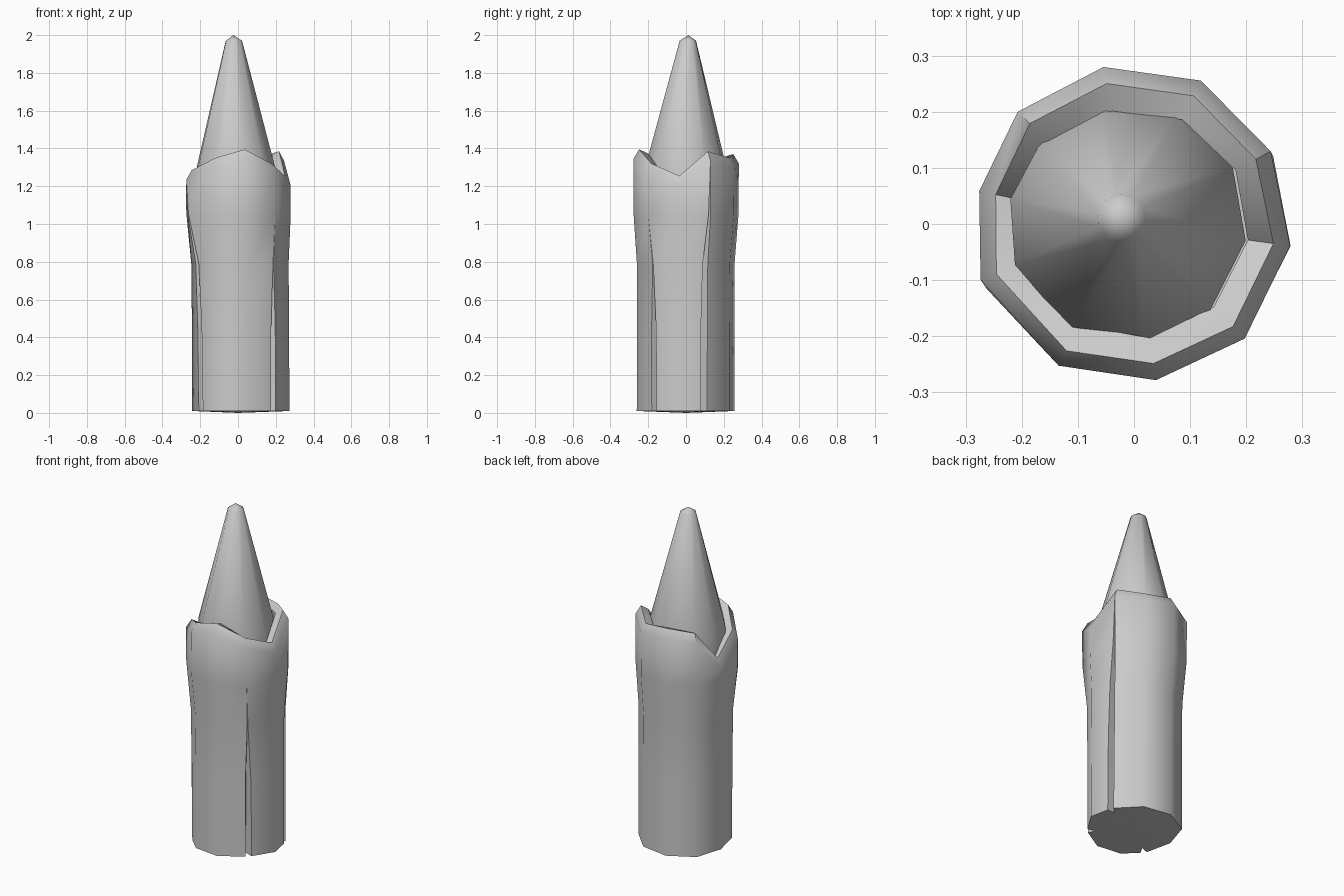
import bpy, bmesh
from math import cos, sin, radians

if "Cube" in bpy.data.objects:
    bpy.data.objects.remove(bpy.data.objects["Cube"])

# Bark columns: bottom angle, bottom radius, top angle, top radius, rim height
COLS = [
    (-8, .275, -8, .283, 1.255), (21, .262, 28, .278, 1.385),
    (62, .260, 65, .284, 1.35), (100, .260, 101, .287, 1.37),
    (138, .260, 136, .290, 1.35), (176, .243, 168, .284, 1.17),
    (218, .250, 200, .293, 1.285), (246, .266, 242, .288, 1.35),
    (279, .264, 278, .283, 1.395), (318, .252, 314, .286, 1.32)]
# Columns that carry a bark split, with strength per wall level
CRACKS = {1: (1, 1, .8, .3), 6: (1, 1, .8, .3), 9: (1, .9, .12, 0)}
LEVELS = [(.01, 0, 1), (.45, .1, .99), (.79, .3, .975), (1.05, .85, 1)]
CONE_C = (-.012, 0)


def polar(a, r, z, c=(0, 0)):
    return (c[0] + r * cos(radians(a)), c[1] + r * sin(radians(a)), z)


def loft(bm, rings):
    vs = [[bm.verts.new(p) for p in ring] for ring in rings]
    n = len(vs[0])
    for lo, hi in zip(vs, vs[1:]):
        for i in range(n):
            j = (i + 1) % n
            bm.faces.new((lo[i], lo[j], hi[j], hi[i]))
    return vs


def fan(bm, ring, tip):
    c = bm.verts.new(tip)
    for i in range(len(ring)):
        bm.faces.new((ring[i], ring[(i + 1) % len(ring)], c))


def finish(name, bm, angle):
    bmesh.ops.remove_doubles(bm, verts=bm.verts, dist=.0005)
    bmesh.ops.recalc_face_normals(bm, faces=bm.faces)
    me = bpy.data.meshes.new(name)
    bm.to_mesh(me)
    bm.free()
    ob = bpy.data.objects.new(name, me)
    bpy.context.collection.objects.link(ob)
    bpy.ops.object.select_all(action='DESELECT')
    ob.select_set(True)
    bpy.context.view_layer.objects.active = ob
    bpy.ops.object.shade_smooth_by_angle(angle=radians(angle))


def bark_ring(level):
    pts = []
    for k, (a0, r0, a1, r1, top) in enumerate(COLS):
        s = 0
        if level < 4:
            z, t, scale = LEVELS[level]
            a, r = a0 + (a1 - a0) * t, (r0 + (r1 - r0) * t) * scale
            s = CRACKS[k][level] if k in CRACKS else 0
        elif level == 4:                       # outer edge of the rim
            a, r, z = a1, r1 - .002, top - .05
        elif level == 5:                       # crest
            a, r, z = a1, r1 - .032, top
        else:                                  # inner edge against the core
            a, r, z = a1, .205, top - .02
        if k in CRACKS:
            pts += [polar(a - 4 * s, r, z), polar(a - 1 * s, r - .05 * s, z),
                    polar(a + 4 * s, r, z)]
        else:
            pts.append(polar(a, r, z))
    return pts


# Bark sleeve with splits, wavy rolled rim and closed base
bm = bmesh.new()
rings = loft(bm, [bark_ring(i) for i in range(7)])
fan(bm, rings[0], (0, 0, 0))
finish("bark", bm, 50)

# Sharpened wooden core
bm = bmesh.new()
angles = [c[2] for c in COLS]
rings = loft(bm, [
    [polar(a, .213, 1.08, CONE_C) for a in angles],
    [polar(a, .213, 1.32 + .03 * cos(radians(a)) ** 2 * (-1), CONE_C) for a in angles],
    [polar(a, .044, 1.97, (-.022, .01)) for a in angles]])
fan(bm, rings[2], (-.025, .012, 2.0))
finish("sharpened_point", bm, 50)
